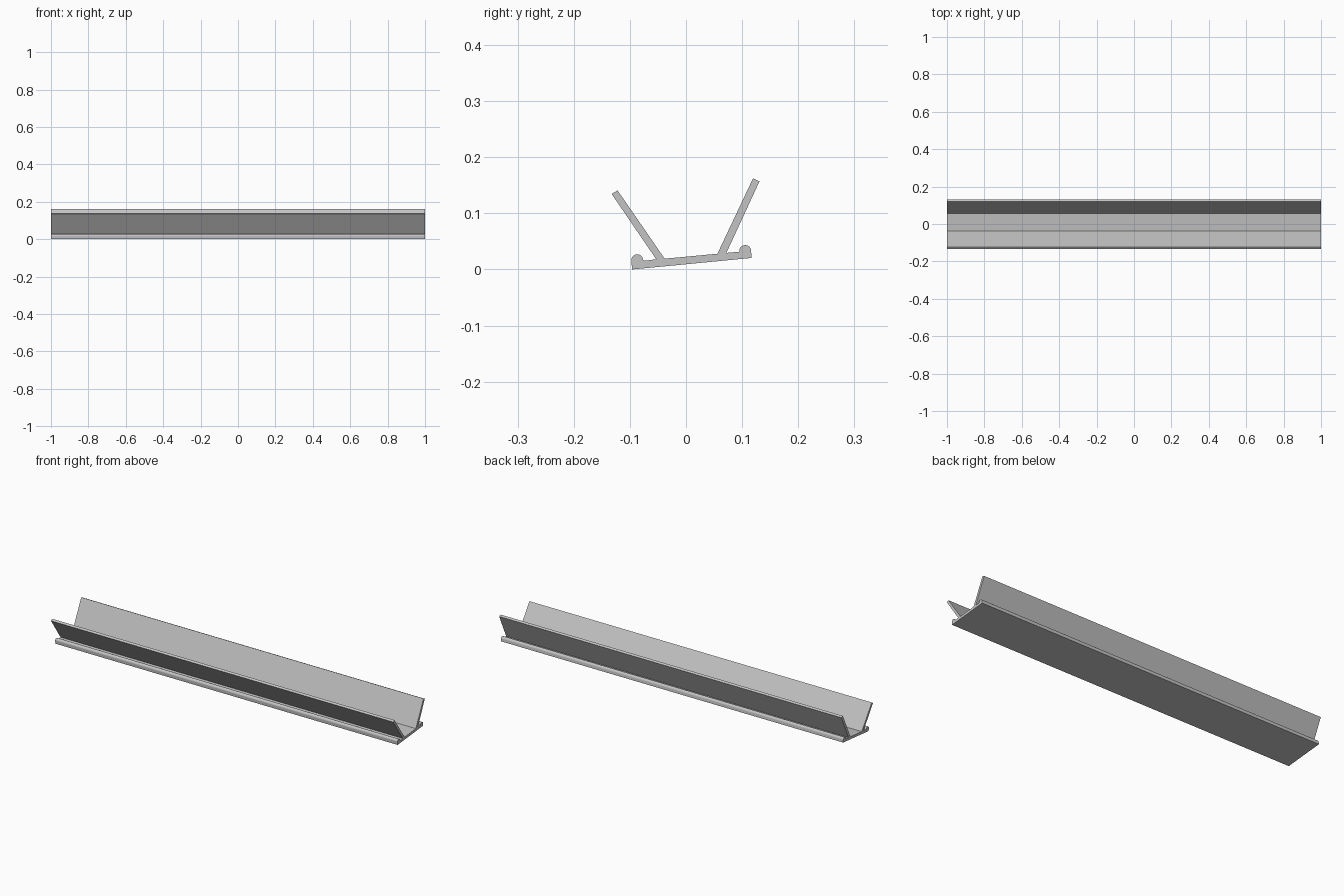
import bpy, bmesh, math
from mathutils import Vector

cube = bpy.data.objects.get("Cube")
if cube:
    bpy.data.objects.remove(cube, do_unlink=True)

HALF_LENGTH = 1.0

grey = bpy.data.materials.new("light grey")
grey.use_nodes = True
colour = (0.55, 0.55, 0.55, 1)
grey.diffuse_color = colour
grey.node_tree.nodes["Principled BSDF"].inputs["Base Color"].default_value = colour


def bead(y, z, radius=0.0105, tilt=math.radians(5.5), steps=14):
    """Rounded lip, from its rear side over the top to its front side."""
    angles = [tilt + math.pi * i / steps for i in range(steps + 1)]
    return [(y + radius * math.cos(a), z + radius * math.sin(a)) for a in angles]


# Cross-section (y, z), counter-clockwise from the low front corner
profile = [(-0.096, 0.0), (0.117, 0.0205)]
profile += bead(0.1055, 0.033)
profile += [(0.096, 0.0317)]
profile += [(0.072, 0.0295), (0.131, 0.157), (0.1195, 0.1625), (0.056, 0.028)]   # rear wall
profile += [(-0.038, 0.0192), (-0.122, 0.141), (-0.1325, 0.1345), (-0.053, 0.018)]  # front wall
profile += [(-0.075, 0.0155)]
profile += bead(-0.087, 0.0165)

# Extrude the section along x
bm = bmesh.new()
section = bm.faces.new([bm.verts.new((-HALF_LENGTH, y, z)) for y, z in profile])
result = bmesh.ops.extrude_face_region(bm, geom=[section], use_keep_orig=True)
moved = [v for v in result["geom"] if isinstance(v, bmesh.types.BMVert)]
bmesh.ops.translate(bm, vec=Vector((2 * HALF_LENGTH, 0, 0)), verts=moved)
bmesh.ops.recalc_face_normals(bm, faces=bm.faces)
mesh = bpy.data.meshes.new("channel_rail")
bm.to_mesh(mesh)
bm.free()

rail = bpy.data.objects.new("channel_rail", mesh)
bpy.context.collection.objects.link(rail)
mesh.materials.append(grey)

bpy.ops.object.select_all(action="DESELECT")
rail.select_set(True)
bpy.context.view_layer.objects.active = rail
bpy.ops.object.shade_smooth_by_angle(angle=math.radians(30))
